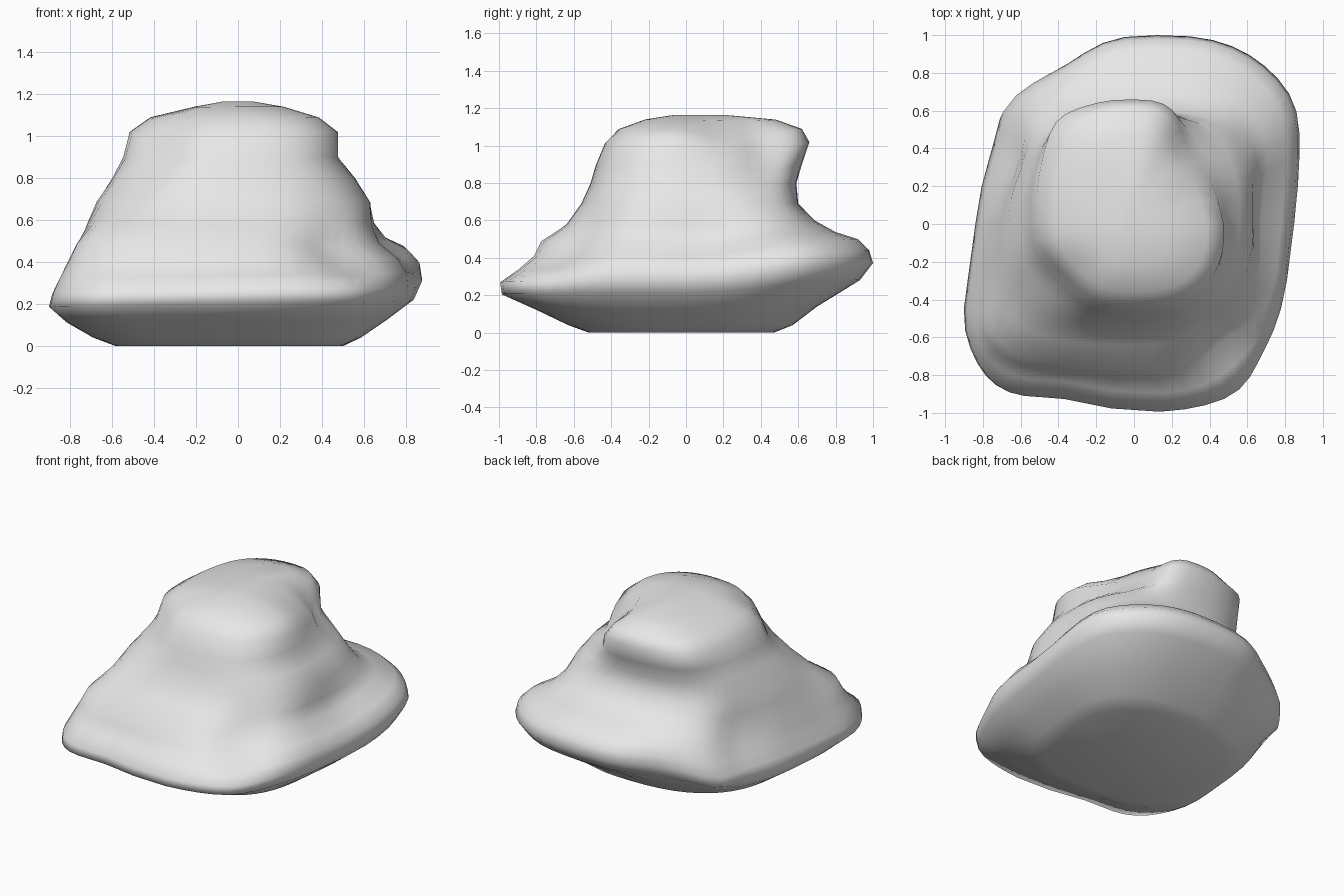
import bpy, bmesh, math
from mathutils import Vector

cube = bpy.data.objects.get("Cube")
if cube:
    bpy.data.objects.remove(cube, do_unlink=True)

stone = bpy.data.materials.new("pale_grey_stone")
stone.use_nodes = True
stone.diffuse_color = (0.8, 0.8, 0.8, 1)
stone.node_tree.nodes["Principled BSDF"].inputs["Base Color"].default_value = (0.8, 0.8, 0.8, 1)

SEGMENTS = 48
REAR_POWER = 2.6

# Boulder layers: height, right, left, front, back, squareness, tilt, shear
layers = [
    (0, -.58, .5, -.52, .47, 3.2, 0, .05),
    (.04, -.68, .58, -.63, .57, 3.2, 0, .08),
    (.13, -.79, .7, -.8, .7, 3.2, .02, .1),
    (.23, -.84, .82, -.99, .93, 3.4, .05, .12),
    (.3, -.82, .85, -1, 1, 3.4, .06, .12),
    (.37, -.79, .84, -.9, .98, 3.4, .06, .12),
    (.44, -.77, .79, -.82, .92, 3.2, .06, .12),
    (.51, -.74, .7, -.78, .8, 3, .04, .12),
    (.59, -.71, .66, -.64, .69, 2.9, .02, .1),
    (.69, -.67, .64, -.56, .6, 2.7, 0, .06),
    (.8, -.6, .56, -.51, .59, 2.6, 0, .03),
    (.9, -.55, .48, -.48, .62, 2.6, 0, 0),
    (1.02, -.52, .48, -.43, .66, 2.6, 0, 0),
    (1.09, -.42, .39, -.36, .62, 2.5, 0, 0),
    (1.14, -.21, .22, -.22, .48, 2.3, 0, 0),
    (1.165, -.07, .07, -.06, .2, 2, 0, 0),
]

# Local dents and bulges: centre, radius, push
dents = [
    ((.42, .48, 1.08), .2, (-.12, -.08, -.06)),  # sheared crown corner
    ((.44, .54, .76), .14, (.04, .02, 0)),       # ledge under the crown corner
    ((.42, .2, 1.05), .15, (-.04, 0, -.05)),     # notch beside the crown
    ((-.45, .55, 1.0), .15, (-.02, .04, 0)),     # squarer crown corner
    ((-.45, -.35, 1.0), .22, (.05, .05, -.04)),  # worn crown corner
    ((-.1, -.45, .94), .13, (0, -.01, -.02)),    # brow
    ((-.7, -.6, .47), .2, (-.04, -.02, .02)),    # front shoulder
    ((.52, -.7, .46), .2, (-.06, .08, -.02)),    # cut-away front shoulder
    ((-.87, -.5, .22), .2, (-.025, 0, 0)),       # side of front rim
    ((-.4, -.97, .25), .27, (0, .07, 0)),        # hollow in front rim
    ((.55, -.88, .26), .2, (.04, -.02, 0)),      # front rim corner
    ((-.72, .35, .48), .2, (.06, 0, -.04)),      # side gully
    ((.66, .1, .5), .18, (-.04, 0, -.03)),       # groove above the rim
    ((.82, .62, .36), .22, (.03, .01, .02)),     # rear rim corner
    ((-.4, .92, .33), .22, (.02, -.05, 0)),      # flattened rear rim
    ((-.7, .62, .27), .16, (-.04, .01, -.04)),   # pointed rear corner
]


def super_cos(value, power):
    return math.copysign(abs(value) ** (2 / power), value)


def outline(layer):
    z, right, left, front, back, squareness, tilt, shear = layer
    points = []
    for i in range(SEGMENTS):
        a = math.tau * i / SEGMENTS
        rear = math.sin(a) > 0
        power = min(squareness, REAR_POWER) if rear else squareness
        c, s = super_cos(math.cos(a), power), super_cos(math.sin(a), power)
        x = c * (left if c > 0 else -right)
        y = s * (back if rear else -front)
        # The rim stays level at the front and climbs toward the back
        rise = x / 3 + 1.8 * max(y, 0) ** 1.5 - .6
        points.append(Vector((x + shear * y, y, z + tilt * rise)))
    return points


def dent(p):
    q = p.copy()
    for centre, radius, push in dents:
        d = (p - Vector(centre)).length / radius
        q += Vector(push) * math.exp(-d * d)
    return q


# Loft the layers into one closed boulder
bm = bmesh.new()
rings = [[bm.verts.new(dent(p)) for p in outline(layer)] for layer in layers]
for low, high in zip(rings, rings[1:]):
    for i in range(SEGMENTS):
        j = (i + 1) % SEGMENTS
        bm.faces.new((low[i], low[j], high[j], high[i]))
bm.faces.new(list(reversed(rings[0])))
bm.faces.new(rings[-1])
bmesh.ops.recalc_face_normals(bm, faces=bm.faces)
mesh = bpy.data.meshes.new("boulder")
bm.to_mesh(mesh)
bm.free()
mesh.materials.append(stone)
boulder = bpy.data.objects.new("boulder", mesh)
bpy.context.collection.objects.link(boulder)

# Soften the worn surface
bpy.context.view_layer.objects.active = boulder
boulder.select_set(True)
bpy.ops.object.shade_smooth()
